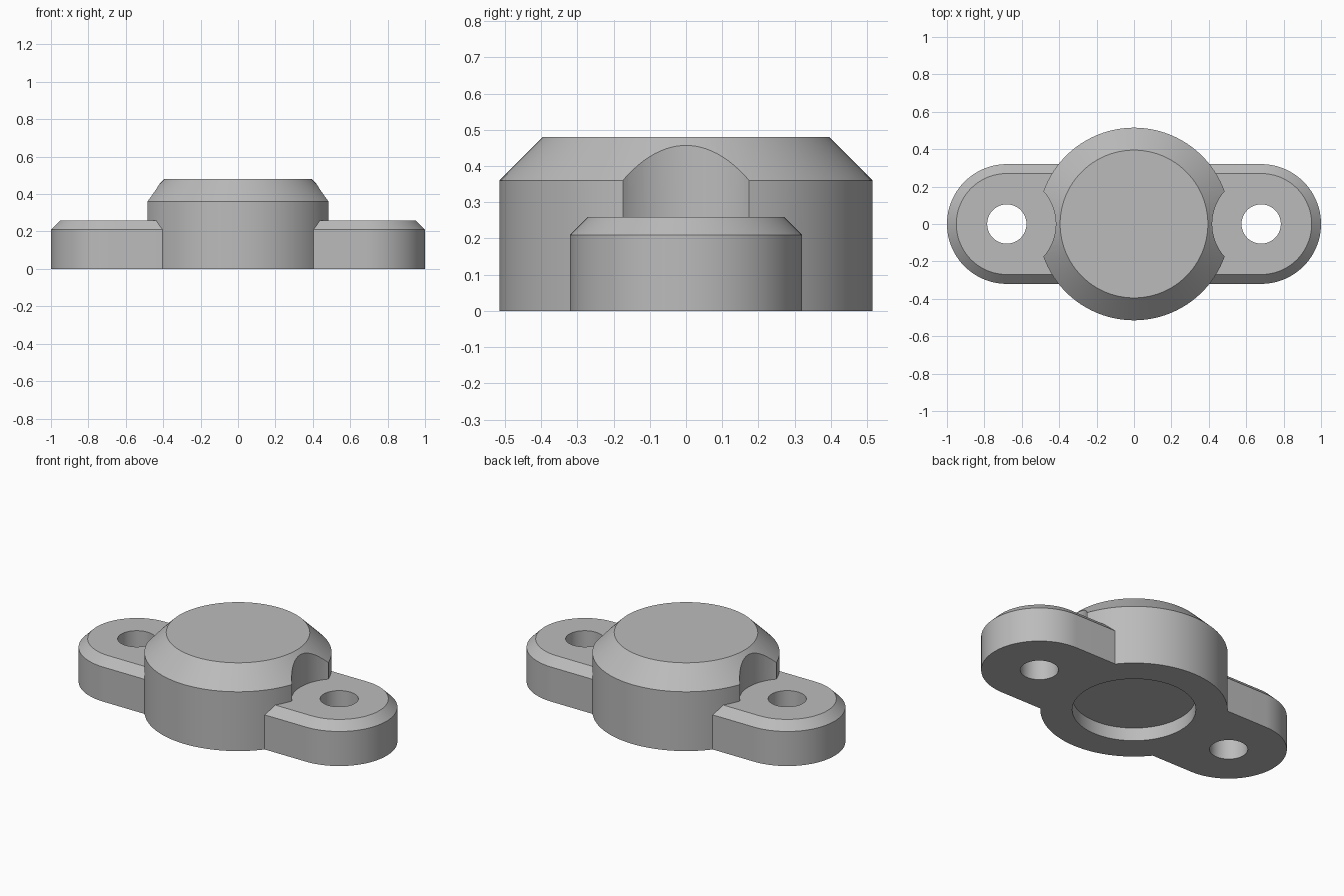
import bpy, bmesh
from math import sin, cos, pi, radians

cube = bpy.data.objects.get("Cube")
if cube:
    bpy.data.objects.remove(cube, do_unlink=True)

SEGMENTS = 48            # per half circle
HOLE_X = 0.68            # distance of the bolt holes from the centre

grey = bpy.data.materials.new("Plain grey")
grey.use_nodes = True
colour = (0.5, 0.5, 0.5, 1)
grey.diffuse_color = colour
grey.node_tree.nodes["Principled BSDF"].inputs["Base Color"].default_value = colour


def rounded_solid(name, profile, half_length=0.0, x=0.0):
    """Stack pill-shaped outlines given as (radius, height) pairs."""
    bm = bmesh.new()
    rings = []
    for radius, z in profile:
        ring = []
        for side in (1, -1):
            for i in range(SEGMENTS + 1):
                a = -pi / 2 + pi * i / SEGMENTS
                ring.append(bm.verts.new((x + side * (half_length + radius * cos(a)),
                                          side * radius * sin(a), z)))
        rings.append(ring)
    bm.faces.new(rings[0][::-1])
    bm.faces.new(rings[-1])
    for low, high in zip(rings, rings[1:]):
        for i in range(len(low)):
            j = (i + 1) % len(low)
            bm.faces.new((low[i], low[j], high[j], high[i]))
    bmesh.ops.remove_doubles(bm, verts=bm.verts, dist=1e-5)
    bmesh.ops.recalc_face_normals(bm, faces=bm.faces)
    mesh = bpy.data.meshes.new(name)
    bm.to_mesh(mesh)
    bm.free()
    mesh.materials.append(grey)
    obj = bpy.data.objects.new(name, mesh)
    bpy.context.collection.objects.link(obj)
    return obj


def combine(target, tool, operation):
    """Apply a boolean and discard the tool."""
    mod = target.modifiers.new("Combine", "BOOLEAN")
    mod.operation, mod.object, mod.solver = operation, tool, "EXACT"
    bpy.context.view_layer.objects.active = target
    bpy.ops.object.modifier_apply(modifier=mod.name)
    bpy.data.objects.remove(tool, do_unlink=True)


# Round hub with a chamfered top
housing = rounded_solid("flange_housing", [(0.515, 0), (0.515, 0.36), (0.395, 0.48)])

# Bolt head clearance scooped out of the hub
for side in (-1, 1):
    combine(housing, rounded_solid("clearance", [(0.262, 0.2), (0.262, 0.6)],
                                   x=side * HOLE_X), "DIFFERENCE")

# Chamfered mounting ears
ears = rounded_solid("ears", [(0.32, 0), (0.32, 0.21), (0.27, 0.26)], half_length=HOLE_X)
combine(housing, ears, "UNION")

# Bolt holes and the shallow recess underneath
for side in (-1, 1):
    combine(housing, rounded_solid("bolt_hole", [(0.105, -0.1), (0.105, 0.5)],
                                   x=side * HOLE_X), "DIFFERENCE")
combine(housing, rounded_solid("recess", [(0.34, -0.1), (0.34, 0.08)]), "DIFFERENCE")

# Smooth walls with crisp edges
bpy.ops.object.select_all(action="DESELECT")
housing.select_set(True)
bpy.context.view_layer.objects.active = housing
bpy.ops.object.shade_smooth_by_angle(angle=radians(25))
